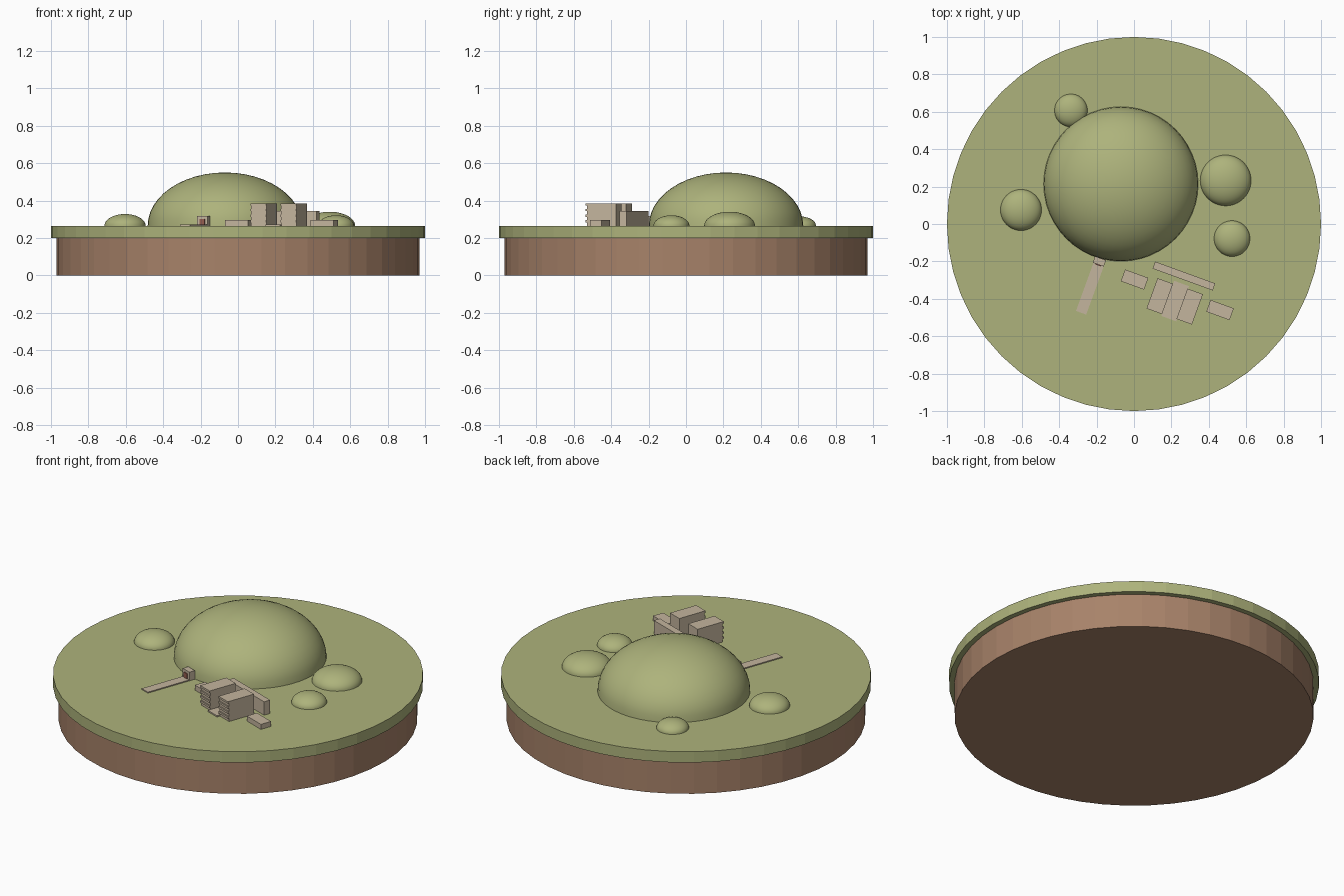
import bpy, bmesh, math
from mathutils import Matrix, Vector

if "Cube" in bpy.data.objects:
    bpy.data.objects.remove(bpy.data.objects["Cube"], do_unlink=True)

GROUND = 0.265
TURN = Matrix.Rotation(math.radians(-20), 4, 'Z')


def material(name, rgb):
    m = bpy.data.materials.new(name)
    m.use_nodes = True
    m.diffuse_color = (*rgb, 1)
    node = next(n for n in m.node_tree.nodes if n.type == 'BSDF_PRINCIPLED')
    node.inputs["Base Color"].default_value = (*rgb, 1)
    node.inputs["Roughness"].default_value = 0.9
    return m


grass = material("grass green", (0.42, 0.45, 0.2))
soil = material("soil brown", (0.39, 0.225, 0.142))
concrete = material("concrete beige", (0.55, 0.46, 0.34))
door_red = material("door red brown", (0.3, 0.11, 0.08))


def finish(name, bm, mat):
    mesh = bpy.data.meshes.new(name)
    bm.to_mesh(mesh)
    bm.free()
    mesh.materials.append(mat)
    obj = bpy.data.objects.new(name, mesh)
    bpy.context.collection.objects.link(obj)
    return obj


def disc(name, radius, bottom, top, mat):
    bm = bmesh.new()
    bmesh.ops.create_cone(bm, cap_ends=True, segments=48, radius1=radius, radius2=radius,
                          depth=top - bottom,
                          matrix=Matrix.Translation((0, 0, (top + bottom) / 2)))
    finish(name, bm, mat)


def mound(name, x, y, radius, height):
    # Upper half of a flattened sphere
    bm = bmesh.new()
    bmesh.ops.create_uvsphere(bm, u_segments=48, v_segments=24, radius=1)
    low = [v for v in bm.verts if v.co.z < -0.01]
    bmesh.ops.delete(bm, geom=low, context='VERTS')
    for f in bm.faces:
        f.smooth = True
    bm.transform(Matrix.Translation((x, y, GROUND)) @ Matrix.Diagonal((radius, radius, height, 1)))
    finish(name, bm, grass)


def block(name, x, y, width, depth, height, mat=concrete, base=0.0, shift=(0, 0)):
    # Box on the ground, turned to the site axis; shift runs along the turned axes
    centre = Vector((x, y, GROUND + base + height / 2)) + TURN @ Vector((*shift, 0))
    bm = bmesh.new()
    bmesh.ops.create_cube(bm, size=1)
    bm.transform(Matrix.Translation(centre) @ TURN @ Matrix.Diagonal((width, depth, height, 1)))
    return finish(name, bm, mat)


# Island base
disc("soil_base", 0.97, 0, 0.2, soil)
disc("grass_plate", 1.0, 0.2, GROUND, grass)

# Hills
mound("main_hill", -0.07, 0.214, 0.413, 0.285)
mound("back_hill", -0.337, 0.607, 0.088, 0.05)
mound("right_hill", -0.604, 0.075, 0.11, 0.063)
mound("left_hill", 0.49, 0.233, 0.136, 0.075)
mound("front_left_hill", 0.524, -0.078, 0.096, 0.056)

# Hill entrance and its path
block("entrance", -0.185, -0.2, 0.062, 0.036, 0.052)
block("entrance_door", -0.185, -0.2, 0.03, 0.006, 0.037, door_red, shift=(0, -0.02))
block("path", -0.235, -0.343, 0.058, 0.28, 0.006)

# Twin towers with floor ledges on their fronts
for side, x, y in (("right", 0.139, -0.382), ("left", 0.299, -0.438)):
    block(side + "_tower", x, y, 0.088, 0.165, 0.12)
    for i in range(4):
        block(f"{side}_ledge_{i + 1}", x, y, 0.088, 0.008, 0.012,
              base=0.018 + i * 0.03, shift=(0, -0.086))

# Low parts around the towers
block("courtyard", 0.22, -0.412, 0.085, 0.2, 0.008)
block("rear_wing", 0.267, -0.278, 0.342, 0.04, 0.08)
block("right_annex", 0.003, -0.297, 0.132, 0.067, 0.03)
block("left_annex", 0.46, -0.46, 0.132, 0.067, 0.03)
